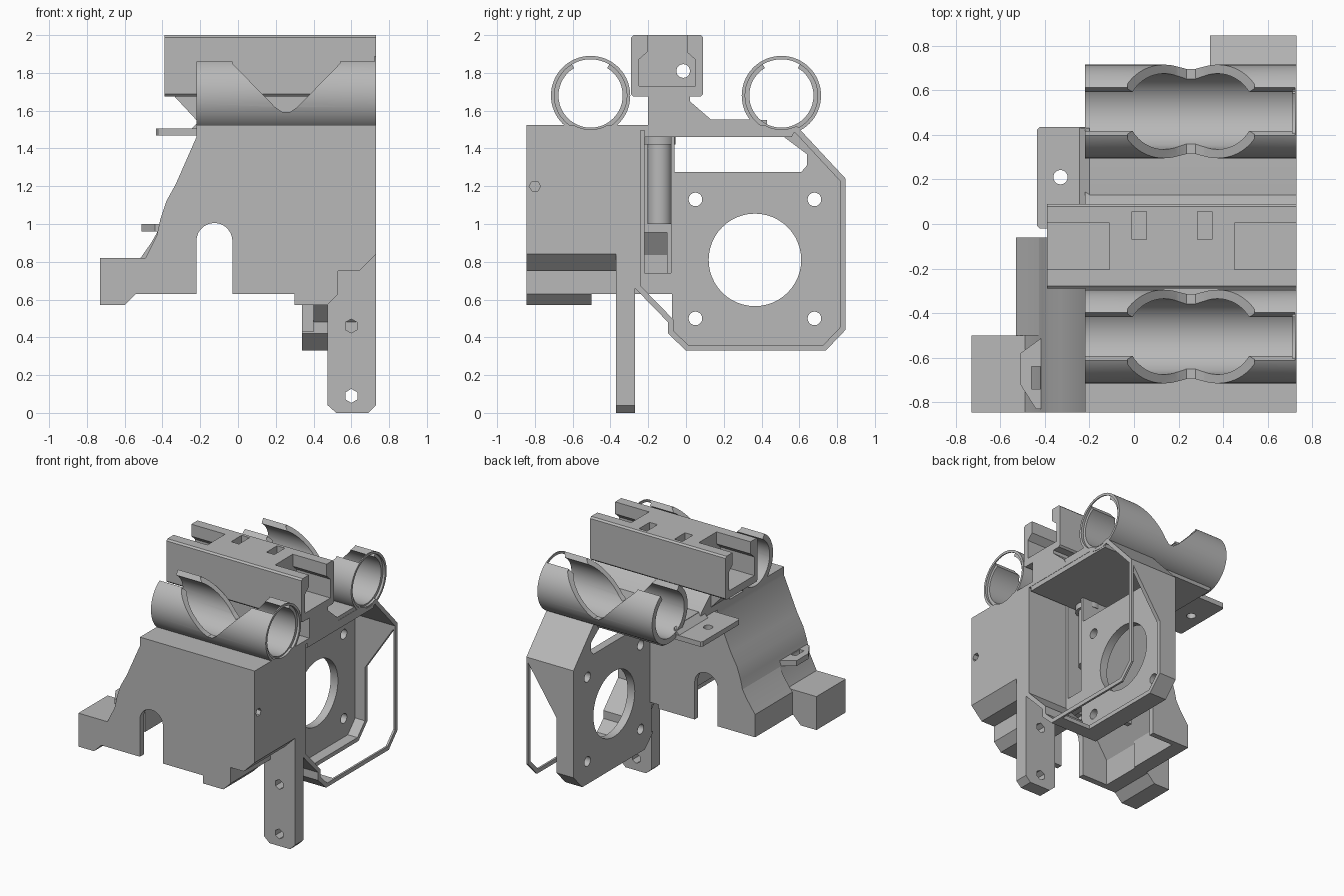
import bpy, bmesh, math
from mathutils import Vector

cube = bpy.data.objects.get("Cube")
if cube:
    bpy.data.objects.remove(cube, do_unlink=True)

tone = (0.48, 0.48, 0.48, 1)
grey = bpy.data.materials.new("plain_grey")
grey.use_nodes = True
grey.diffuse_color = tone
grey.node_tree.nodes["Principled BSDF"].inputs["Base Color"].default_value = tone

# Shared limits of the carriage
LEFT_END, RIGHT_END, TUBE_END = -0.73, 0.73, -0.22
FRONT, REAR, INNER_WALL, BODY_BACK = -0.845, 0.845, -0.22, -0.06
PLATE, PLATE_INSIDE = 0.34, 0.4
DECK, CEILING, UNDERSIDE = 1.525, 1.46, 0.63
TUBE_Y, TUBE_Z, TUBE_OUTER, TUBE_BORE = 0.505, 1.68, 0.21, 0.17
FAR = 3


def prism(name, points, axis, start, end):
    """Extrude a 2D outline along an axis: x takes (y,z), y takes (x,z), z takes (x,y)."""
    place = {"x": lambda p, t: (t, p[0], p[1]),
             "y": lambda p, t: (p[0], t, p[1]),
             "z": lambda p, t: (p[0], p[1], t)}[axis]
    bm = bmesh.new()
    face = bm.faces.new([bm.verts.new(place(p, start)) for p in points])
    result = bmesh.ops.extrude_face_region(bm, geom=[face])
    moved = [item for item in result["geom"] if isinstance(item, bmesh.types.BMVert)]
    bmesh.ops.translate(bm, vec=Vector(place((0, 0), end - start)), verts=moved)
    bmesh.ops.recalc_face_normals(bm, faces=bm.faces)
    mesh = bpy.data.meshes.new(name)
    bm.to_mesh(mesh)
    bm.free()
    mesh.materials.append(grey)
    part = bpy.data.objects.new(name, mesh)
    bpy.context.collection.objects.link(part)
    return part


def rect(left, right, low, high):
    return [(left, low), (right, low), (right, high), (left, high)]


def chamfered(left, right, low, high, size):
    return [(left + size, low), (right - size, low), (right, low + size), (right, high - size),
            (right - size, high), (left + size, high), (left, high - size), (left, low + size)]


def disc(u, v, radius, sides=48):
    angles = [math.tau * i / sides for i in range(sides)]
    return [(u + radius * math.cos(a), v + radius * math.sin(a)) for a in angles]


def mirrored(centre, half):
    """Complete a symmetric outline from offsets on one side of its centre line."""
    return [(centre + u, v) for u, v in half] + [(centre - u, v) for u, v in reversed(half)]


def inset(points, depth):
    """Move every edge of a counter-clockwise outline inwards."""
    corners = [Vector(p) for p in points]
    moved = []
    for i, corner in enumerate(corners):
        before = (corner - corners[i - 1]).normalized()
        after = (corners[(i + 1) % len(corners)] - corner).normalized()
        n, m = Vector((-before.y, before.x)), Vector((-after.y, after.x))
        moved.append(corner + (n + m) * depth / (1 + n.dot(m)))
    return moved


def cut(part, tools):
    for tool in tools:
        tool.hide_render = True
        modifier = part.modifiers.new("cut", "BOOLEAN")
        modifier.operation, modifier.solver, modifier.object = "DIFFERENCE", "EXACT", tool
        bpy.context.view_layer.objects.active = part
        bpy.ops.object.modifier_apply(modifier=modifier.name)
        bpy.data.objects.remove(tool, do_unlink=True)


def bore(side, radius=TUBE_BORE + 0.01, start=-FAR):
    return prism("bore", disc(side * TUBE_Y, TUBE_Z, radius), "x", start, FAR)


# Main body: sloped left side, stepped underside, arch and hollow inside
body = prism("main_body", [
    (RIGHT_END, DECK), (TUBE_END, DECK), (TUBE_END, CEILING), (-0.33, 1.21), (-0.38, 1.12), (-0.41, 1.03),
    (-0.43, 0.94), (-0.49, 0.82), (-0.49, UNDERSIDE), (0.3, UNDERSIDE), (0.3, 0.57), (0.47, 0.57),
    (0.53, UNDERSIDE), (0.53, 0.75), (0.64, 0.75), (RIGHT_END, 0.84)], "y", FRONT, BODY_BACK)
arch_x, arch_r, arch_z = -0.125, 0.095, 0.91
arch = [p for p in disc(arch_x, arch_z, arch_r) if p[1] >= arch_z - 0.001]
arch += [(arch_x - arch_r, 0), (arch_x + arch_r, 0)]
cut(body, [
    prism("arch_cut", arch, "y", -FAR, FAR),
    prism("hollow", [(-0.43, 0), (-0.43, 0.82), (-0.27, 1.06), (0.1, 1.06), (0.26, 0.85), (0.26, 0)],
          "y", -0.8, -0.1),
    prism("rear_cut", rect(PLATE, FAR, -0.25, FAR), "z", 0, FAR),
    prism("low_cut", rect(0.27, FAR, -0.37, FAR), "z", 0, 0.66),
    prism("foot_cut", rect(0.28, FAR, -0.5, FAR), "z", 0, UNDERSIDE),
    prism("recess", rect(INNER_WALL, -0.08, UNDERSIDE, CEILING), "x", 0.18, 0.5),
    prism("screw_hole", disc(-0.8, 1.2, 0.03, 6), "x", 0.5, FAR),
    bore(-1)])

# Low flare on the left and the mounting block beside it
prism("side_flare", [(-0.42, 0.97), (-0.46, 0.9), (-0.53, 0.8), (-0.53, UNDERSIDE), (-0.42, UNDERSIDE)],
      "y", -0.5, BODY_BACK)
prism("mount_block", [(LEFT_END, 0.82), (LEFT_END, 0.57), (-0.6, 0.57), (-0.54, UNDERSIDE),
                      (-0.45, UNDERSIDE), (-0.45, 0.82)], "y", FRONT, -0.5)
clip = prism("side_clip", [(-0.4, -0.83), (-0.44, -0.83), (-0.51, -0.72), (-0.51, -0.58), (-0.4, -0.5)],
             "z", 0.96, 1)
cut(clip, [prism("clip_notch", rect(-0.46, -0.42, -0.74, -0.64), "z", 0, FAR)])

# Motor box: back plate, thin rim and partly open walls
outline = [(-0.27, DECK), (-0.27, 0.66), (-0.095, 0.48), (-0.095, 0.42), (0, 0.33), (0.74, 0.33),
           (REAR, 0.44), (REAR, 1.24), (0.58, DECK)]
box = prism("motor_box", outline, "x", PLATE, RIGHT_END)
rim = RIGHT_END - 0.015
bolts = [prism("bolt_hole", disc(y, z, 0.036), "x", 0, 0.5) for y in (0.05, 0.68) for z in (0.5, 1.13)]
cut(box, bolts + [
    prism("inside", inset(outline, 0.03), "x", PLATE_INSIDE, FAR),
    prism("wall_opening", [(0.48, 0), (rim, 0), (rim, 1.2), (0.48, 0.85)], "y", 0.1, FAR),
    prism("front_gap", rect(-FAR, -0.075, 0.43, UNDERSIDE), "x", 0, PLATE_INSIDE),
    prism("top_window", [(BODY_BACK, 1.275), (0.61, 1.275), (0.64, 1.31), (0.64, 1.37), (0.52, CEILING),
                         (BODY_BACK, CEILING)], "x", 0, 0.5),
    prism("plate_recess", rect(INNER_WALL, -0.08, 0.74, CEILING), "x", 0, 0.5),
    prism("motor_hole", disc(0.365, 0.81, 0.245), "x", 0, 0.5),
    bore(1)])

# Ceiling that carries the rear tube
ceiling = prism("ceiling", [(INNER_WALL, CEILING), (0.56, CEILING), (0.58, 1.5), (0.4, 1.51), (0.35, 1.553),
                            (0.13, 1.553), (INNER_WALL, 1.52)], "x", -0.2, RIGHT_END - 0.002)
cut(ceiling, [bore(1)])

# Guide post inside the recess
for name, radius, low in (("guide_post", 0.065, 1), ("guide_collar", 0.085, 1.42)):
    prism(name, disc(0.29, -0.14, radius), "z", low, CEILING)

# Two rod tubes with slit tops, a V opening and stepped ends
for name, side in (("front_tube", -1), ("rear_tube", 1)):
    y = side * TUBE_Y
    tube = prism(name, disc(y, TUBE_Z, TUBE_OUTER, 64), "x", TUBE_END, RIGHT_END)
    cut(tube, [
        bore(side, TUBE_BORE),
        bore(side, TUBE_OUTER - 0.018, RIGHT_END - 0.018),
        prism("slit", mirrored(y, [(0.04, 1.747), (0.18, 1.98)]), "x", -FAR, RIGHT_END - 0.008),
        prism("vee", mirrored(0.255, [(0.02, 1.592), (0.06, 1.62), (0.285, 1.85), (0.285, FAR)]),
              "y", y - TUBE_OUTER, y + TUBE_OUTER)])

# Pedestal and gusset under the top channel
prism("pedestal", [(-0.2, 1.5), (0.16, 1.5), (0.13, 1.555), (0.02, 1.65), (0.02, 1.69), (-0.2, 1.69)],
      "x", TUBE_END, RIGHT_END)
prism("pedestal_gusset", [(TUBE_END, 1.55), (TUBE_END, 1.69), (-0.35, 1.69)], "y", -0.2, 0.02)

# Top channel: pockets at both ends, two slots and a long hole
channel = prism("top_channel", chamfered(-0.29, 0.09, 1.675, 2, 0.012), "x", -0.39, RIGHT_END)
pocket = mirrored(-0.1, [(0.15, 1.73), (0.15, 1.87), (0.105, 1.91), (0.105, FAR)])
slots = [prism("slot", rect(x, x + 0.065, -0.07, 0.055), "z", 1.85, FAR) for x in (-0.008, 0.285)]
cut(channel, slots + [
    prism("left_pocket", pocket, "x", 0.45, FAR),
    prism("right_pocket", pocket, "x", -FAR, -0.11),
    prism("wire_hole", disc(-0.015, 1.81, 0.036), "x", -FAR, FAR)])

# Side bracket with a screw hole
bracket = prism("side_bracket", chamfered(-0.435, -0.19, -0.02, 0.435, 0.012), "z", 1.468, 1.505)
cut(bracket, [prism("bracket_hole", disc(-0.33, 0.21, 0.032), "z", 0, FAR)])
prism("bracket_gusset", [(-0.2, 1.5), (-0.25, 1.5), (-0.2, 1.55)], "y", 0.09, 0.43)

# Hanging leg with two hexagonal holes
leg = prism("hanging_leg", [(0.52, 0), (0.69, 0), (RIGHT_END, 0.04), (RIGHT_END, 0.84), (0.64, 0.75),
                            (0.53, 0.75), (0.53, 0.65), (0.475, 0.59), (0.475, 0.04)], "y", -0.37, -0.27)
cut(leg, [prism("leg_hole", [(0.6 + v, z + u) for u, v in disc(0, 0, 0.037, 6)], "y", -FAR, 0)
          for z in (0.09, 0.46)])

# Smooth the curved parts and keep hard edges
bpy.ops.object.select_all(action="DESELECT")
for part in bpy.context.collection.objects:
    if part.type == "MESH" and grey.name in part.data.materials:
        part.select_set(True)
        bpy.context.view_layer.objects.active = part
bpy.ops.object.shade_smooth_by_angle(angle=math.radians(25))
